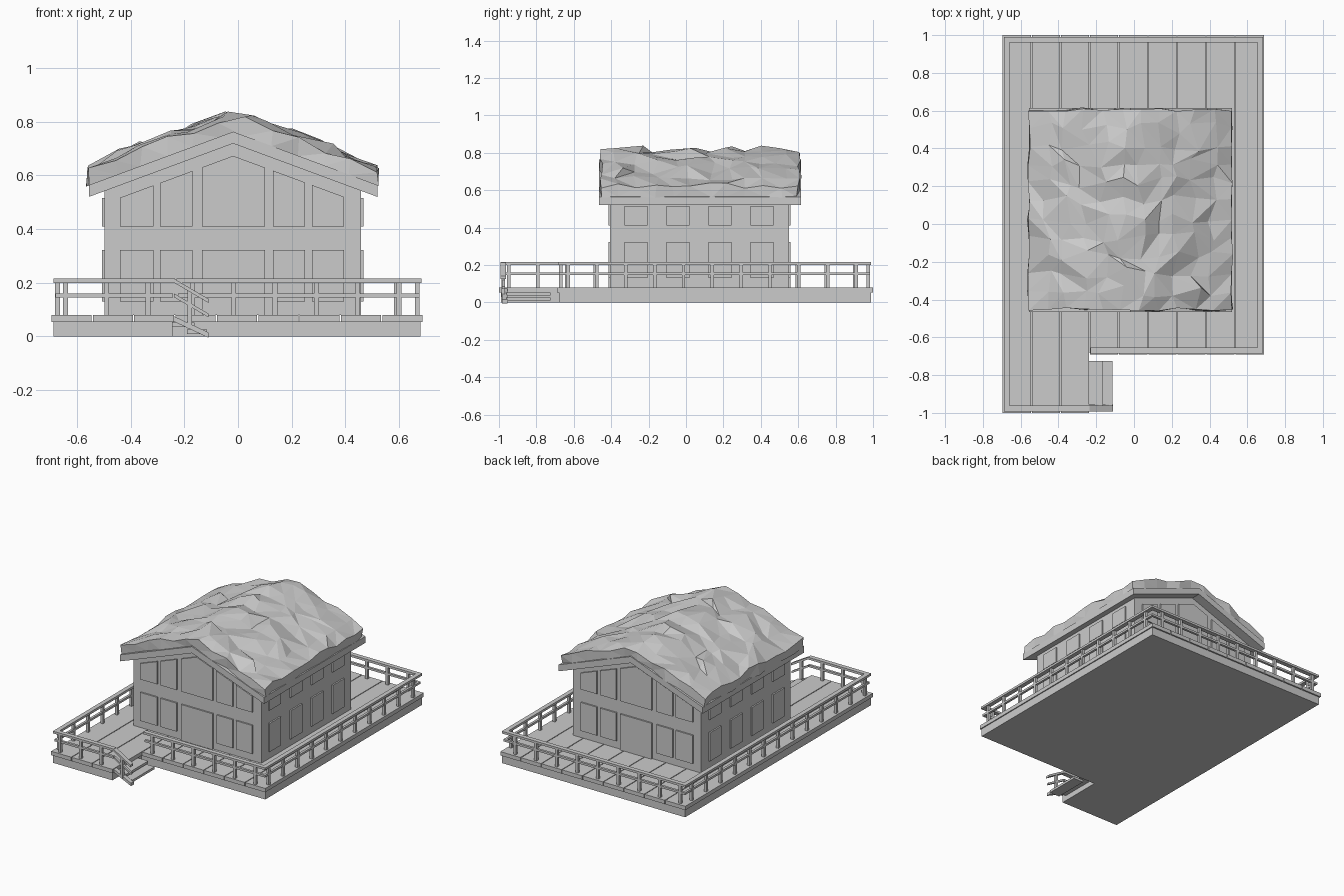
import bpy, bmesh, random
from mathutils import Vector

random.seed(7)
cube = bpy.data.objects.get("Cube")
if cube:
    bpy.data.objects.remove(cube)

grey = bpy.data.materials.new("plain grey")
grey.use_nodes = True
grey.diffuse_color = (0.6, 0.6, 0.6, 1)
grey.node_tree.nodes["Principled BSDF"].inputs["Base Color"].default_value = (0.6, 0.6, 0.6, 1)


def finish(bm, name):
    bmesh.ops.recalc_face_normals(bm, faces=bm.faces)
    mesh = bpy.data.meshes.new(name)
    bm.to_mesh(mesh)
    bm.free()
    mesh.materials.append(grey)
    obj = bpy.data.objects.new(name, mesh)
    bpy.context.collection.objects.link(obj)
    return obj


def add_prism(bm, points, axis, a, b):
    """Extrude a flat outline along y (points are x, z), x (y, z) or z (x, y)."""
    place = {"y": lambda p: (p[0], a, p[1]), "x": lambda p: (a, p[0], p[1]),
             "z": lambda p: (p[0], p[1], a)}[axis]
    face = bm.faces.new([bm.verts.new(place(p)) for p in points])
    step = Vector([b - a if c == axis else 0 for c in "xyz"])
    new = bmesh.ops.extrude_face_region(bm, geom=[face])["geom"]
    bmesh.ops.translate(bm, vec=step, verts=[v for v in new if isinstance(v, bmesh.types.BMVert)])


def add_box(bm, x0, x1, y0, y1, z0, z1):
    add_prism(bm, [(x0, y0), (x1, y0), (x1, y1), (x0, y1)], "z", z0, z1)


# Deck: L-shaped base and planks with narrow gaps
STEP_X, WING_Y, MAIN_Y = -0.24, -1.0, -0.69
bm = bmesh.new()
add_prism(bm, [(-0.687, -0.99), (STEP_X - 0.005, -0.99), (STEP_X - 0.005, -0.68), (0.68, -0.68),
               (0.68, 0.99), (-0.687, 0.99)], "z", 0, 0.056)
finish(bm, "deck_base")

bm = bmesh.new()
pitch = 1.387 / 9
for i in range(9):
    x = -0.695 + i * pitch
    add_box(bm, x, x + pitch - 0.005, WING_Y if i < 3 else MAIN_Y, 1.0, 0.054, 0.08)
finish(bm, "deck_planks")


# Railing: two rails and evenly spaced posts on every run
def railing(name, start, end, first_post, post_count):
    bm = bmesh.new()
    start, end = Vector(start), Vector(end)
    along = (end - start).normalized()
    for half, z0, z1 in ((0.015, 0.2, 0.215), (0.008, 0.146, 0.16)):
        add_box(bm, min(start.x, end.x) - half, max(start.x, end.x) + half,
                min(start.y, end.y) - half, max(start.y, end.y) + half, z0, z1)
    for i in range(post_count):
        p = start + along * (first_post + i * pitch)
        add_box(bm, p.x - 0.009, p.x + 0.009, p.y - 0.009, p.y + 0.009, 0.08, 0.2)
    return finish(bm, name)


L, R, F, B, WF = -0.673, 0.668, -0.67, 0.975, -0.977
railing("railing_right_side", (L, WF), (L, B), 0.03, 13)
railing("railing_back", (L, B), (R, B), 0.03, 9)
railing("railing_left_side", (R, F), (R, B), 0.04, 11)
railing("railing_front", (-0.215, F), (R, F), 0.045, 6)
railing("railing_wing_front", (L, WF), (-0.25, WF), 0.03, 3)

# Stairs with a stringer and sloping handrails on the front edge
bm = bmesh.new()
add_box(bm, -0.245, -0.163, -0.96, -0.725, 0.036, 0.052)
add_box(bm, -0.19, -0.115, -0.96, -0.725, 0.01, 0.026)
finish(bm, "stair_treads")

bm = bmesh.new()
for z, drop, thick, y0, y1 in ((0.215, 0.075, 0.015, -0.992, -0.962), (0.16, 0.075, 0.014, -0.985, -0.969),
                               (0.075, 0.06, 0.02, -0.985, -0.955)):
    add_prism(bm, [(-0.238, z), (-0.11, z - drop), (-0.11, z - drop - thick), (-0.238, z - thick)], "y", y0, y1)
add_box(bm, -0.189, -0.171, -0.986, -0.968, 0.03, 0.175)
finish(bm, "stair_handrail")

# House walls: gabled prism under a chevron roof
RIDGE, SLOPE, TOP = -0.018, 0.37, 0.763
EAVES = (-0.555, 0.52)


def roof_z(x):
    return TOP - SLOPE * abs(x - RIDGE)


HX0, HX1, HY0, HY1 = -0.497, 0.458, -0.405, 0.55
bm = bmesh.new()
add_prism(bm, [(HX0, 0.08), (HX1, 0.08), (HX1, roof_z(HX1) - 0.042), (RIDGE, TOP - 0.042),
               (HX0, roof_z(HX0) - 0.042)], "y", HY0, HY1)
finish(bm, "house_walls")

bm = bmesh.new()
outline = [(x, roof_z(x)) for x in (EAVES[0], RIDGE, EAVES[1])]
outline += [(x, z - 0.044) for x, z in reversed(outline)]
add_prism(bm, outline, "y", -0.465, 0.615)
finish(bm, "roof_slab")

# Gable windows: upper row follows the roof slope, door in the middle below
columns = [(-0.44, -0.315), (-0.29, -0.17), (-0.135, 0.1), (0.13, 0.25), (0.275, 0.395)]
for name, y0, y1 in (("front", HY0 - 0.01, HY0), ("back", HY1, HY1 + 0.01)):
    bm = bmesh.new()
    for x0, x1 in columns:
        middle = x0 < RIDGE < x1
        tops = [x1, RIDGE, x0] if middle else [x1, x0]
        add_prism(bm, [(x0, 0.41), (x1, 0.41)] + [(x, roof_z(x) - 0.09) for x in tops], "y", y0, y1)
        add_box(bm, x0, x1, y0, y1, 0.08 if middle else 0.13, 0.322)
    finish(bm, name + "_windows_and_door")

# Side windows in two rows
for name, x0, x1 in (("right", HX0 - 0.01, HX0), ("left", HX1, HX1 + 0.01)):
    bm = bmesh.new()
    for i in range(4):
        y = -0.33 + i * 0.225
        add_box(bm, x0, x1, y, y + 0.123, 0.41, 0.516)
        add_box(bm, x0, x1, y, y + 0.123, 0.13, 0.322)
    finish(bm, name + "_windows")

# Snow: faceted, jittered blanket with a ragged rim down to the roof
N = 11
SY0, SY1 = -0.452, 0.605
bm = bmesh.new()
grid = []
for i in range(N + 1):
    row = []
    for j in range(N + 1):
        x = EAVES[0] + (EAVES[1] - EAVES[0]) * i / N
        y = SY0 + (SY1 - SY0) * j / N
        rim = i in (0, N) or j in (0, N)
        jx, jy = [random.uniform(-1, 1) * (0.008 if rim else 0.032) for _ in "xy"]
        x, y = x + jx, y + jy
        lift = random.uniform(0.045, 0.075) if rim else random.uniform(0.05, 0.095)
        row.append(bm.verts.new((x, y, min(roof_z(x) + lift, 0.838))))
    grid.append(row)
for i in range(N):
    for j in range(N):
        a, b, c, d = grid[i][j], grid[i + 1][j], grid[i + 1][j + 1], grid[i][j + 1]
        for tri in (((a, b, c), (a, c, d)) if random.random() < 0.5 else ((a, b, d), (b, c, d))):
            bm.faces.new(tri)
rim_edges = [e for e in bm.edges if e.is_boundary]
new = bmesh.ops.extrude_edge_only(bm, edges=rim_edges)["geom"]
for v in new:
    if isinstance(v, bmesh.types.BMVert):
        v.co.x += random.uniform(-0.008, 0.008)
        v.co.y += random.uniform(-0.008, 0.008)
        v.co.z = roof_z(v.co.x) - 0.002
bmesh.ops.triangulate(bm, faces=[f for f in bm.faces if len(f.verts) > 3])
finish(bm, "roof_snow")
